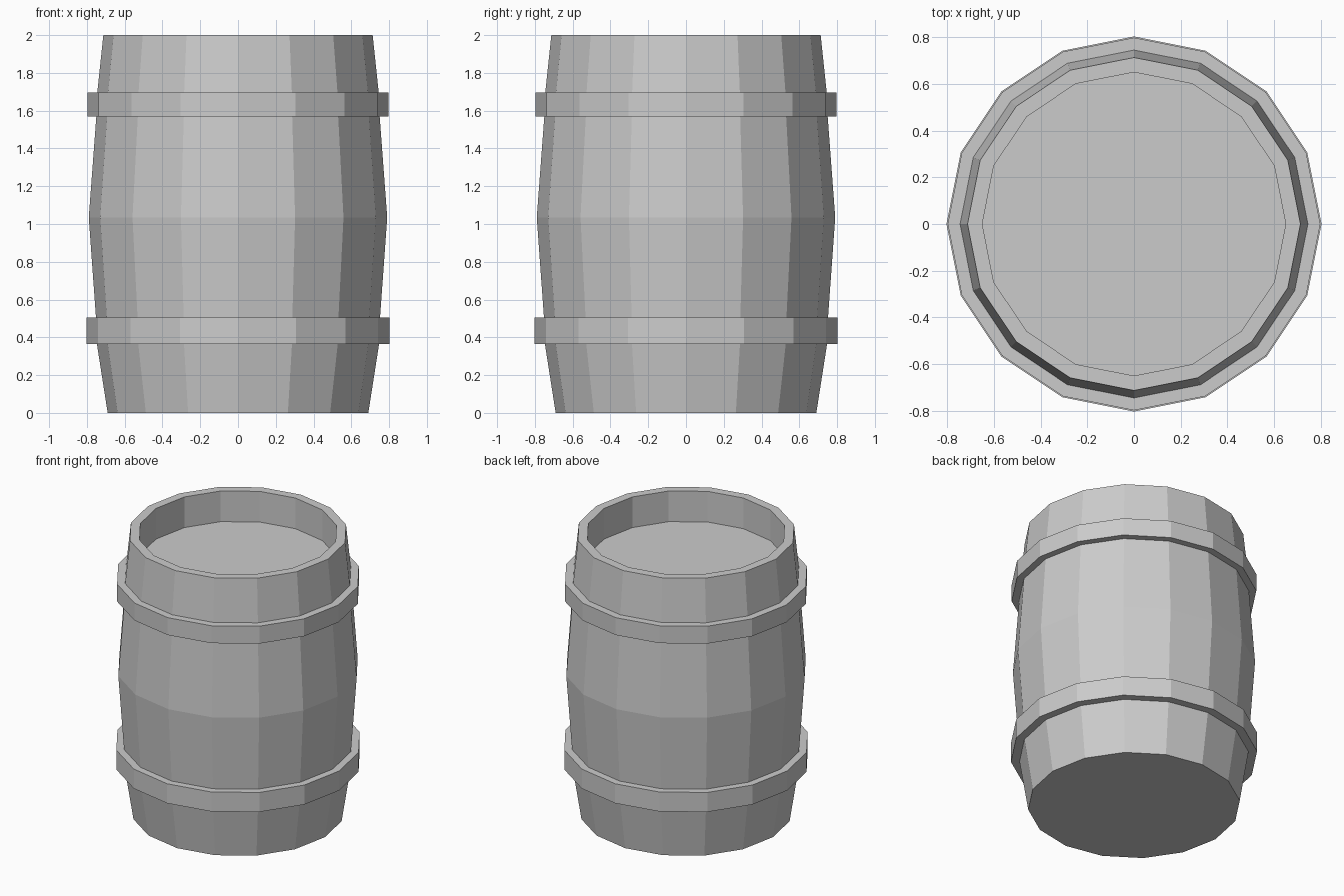
import bpy, bmesh
from math import cos, sin, pi

if "Cube" in bpy.data.objects:
    bpy.data.objects.remove(bpy.data.objects["Cube"])

SIDES = 16


def lathe(name, profile, closed):
    """Revolve an (r, z) profile; closed joins its ends, otherwise the ends are capped."""
    bm = bmesh.new()
    rings = [[bm.verts.new((r * cos(2 * pi * i / SIDES), r * sin(2 * pi * i / SIDES), z))
              for i in range(SIDES)] for r, z in profile]
    pairs = list(zip(rings, rings[1:]))
    if closed:
        pairs.append((rings[-1], rings[0]))
    else:
        bm.faces.new(rings[0])
        bm.faces.new(rings[-1])
    for a, b in pairs:
        for i in range(SIDES):
            j = (i + 1) % SIDES
            bm.faces.new((a[i], a[j], b[j], b[i]))
    bmesh.ops.recalc_face_normals(bm, faces=bm.faces)
    mesh = bpy.data.meshes.new(name)
    bm.to_mesh(mesh)
    bm.free()
    obj = bpy.data.objects.new(name, mesh)
    bpy.context.collection.objects.link(obj)
    return obj


# Bulging body with a raised rim around the recessed lid
lathe("barrel_body", [(0.69, 0), (0.747, 0.365), (0.752, 0.505), (0.79, 1.035),
                      (0.75, 1.57), (0.745, 1.695), (0.713, 2.0),
                      (0.65, 2.0), (0.65, 1.78)], False)

# Two hoops
for name, r, z0, z1 in (("lower_hoop", 0.803, 0.365, 0.505),
                        ("upper_hoop", 0.798, 1.57, 1.695)):
    lathe(name, [(0.745, z0), (r, z0), (r, z1), (0.745, z1)], True)
